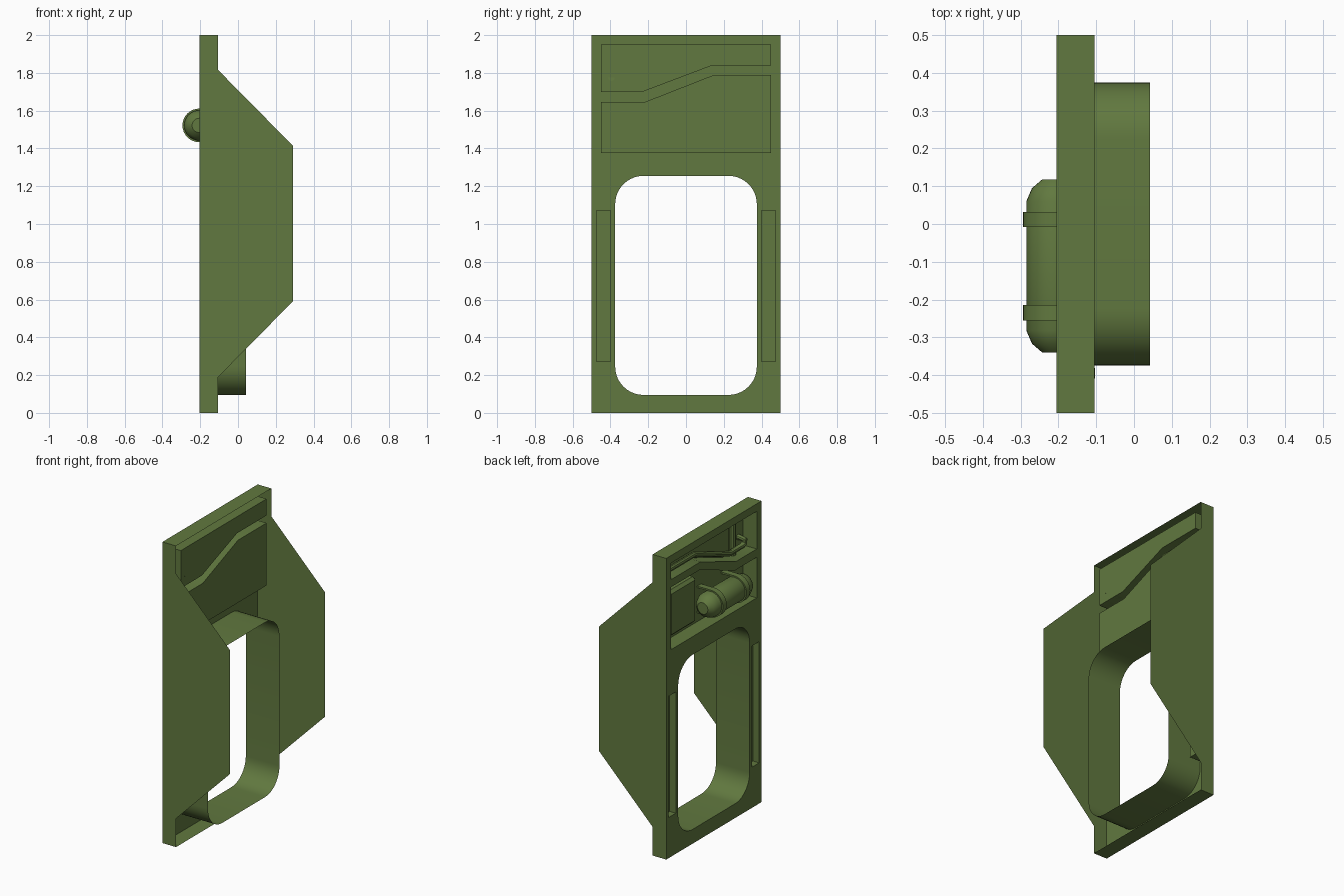
import bpy, bmesh, math
from mathutils import Vector

if "Cube" in bpy.data.objects:
    bpy.data.objects.remove(bpy.data.objects["Cube"])

FRONT, BACK = -0.205, -0.105   # front skin and back of the frame along x

mat = bpy.data.materials.new("olive_paint")
mat.diffuse_color = (0.12, 0.19, 0.05, 1)
mat.use_nodes = True
mat.node_tree.nodes["Principled BSDF"].inputs["Base Color"].default_value = mat.diffuse_color


def finish(name, bm, face_front=False):
    bmesh.ops.recalc_face_normals(bm, faces=bm.faces)
    if face_front:
        bm.faces.ensure_lookup_table()
        if bm.faces[0].normal.x > 0:
            bmesh.ops.reverse_faces(bm, faces=bm.faces)
    me = bpy.data.meshes.new(name)
    bm.to_mesh(me)
    bm.free()
    ob = bpy.data.objects.new(name, me)
    bpy.context.collection.objects.link(ob)
    smooth(ob)


def smooth(ob):
    if not ob.data.materials:
        ob.data.materials.append(mat)
    bpy.ops.object.select_all(action='DESELECT')
    ob.select_set(True)
    bpy.context.view_layer.objects.active = ob
    if ob.type == 'CURVE':
        bpy.ops.object.convert(target='MESH')
    bpy.ops.object.shade_smooth_by_angle(angle=math.radians(35))


def ring(bm, pts, x):
    return [bm.verts.new((x, y, z)) for y, z in pts]


def bridge(bm, a, b):
    n = len(a)
    for i in range(n):
        j = (i + 1) % n
        bm.faces.new((a[i], a[j], b[j], b[i]))


def rounded_rect(y, z0, z1, r, seg=10):
    pts = []
    for k, (cy, cz) in enumerate([(y - r, z1 - r), (r - y, z1 - r),
                                  (r - y, z0 + r), (y - r, z0 + r)]):
        for i in range(seg + 1):
            a = math.pi / 2 * (k + i / seg)
            pts.append((cy + r * math.cos(a), cz + r * math.sin(a)))
    return pts


def box(name, lo, hi, bevel=0.0):
    bm = bmesh.new()
    bmesh.ops.create_cube(bm, size=1)
    for v in bm.verts:
        v.co = Vector([(l + h) / 2 + c * (h - l) for l, h, c in zip(lo, hi, v.co)])
    if bevel:
        bmesh.ops.bevel(bm, geom=bm.edges[:], offset=bevel, segments=1, affect='EDGES')
    finish(name, bm)


def pipe(name, pts, radius):
    cu = bpy.data.curves.new(name, 'CURVE')
    cu.dimensions = '3D'
    cu.bevel_depth, cu.bevel_resolution, cu.use_fill_caps = radius, 3, True
    sp = cu.splines.new('POLY')
    sp.points.add(len(pts) - 1)
    for p, co in zip(sp.points, pts):
        p.co = (*co, 1)
    ob = bpy.data.objects.new(name, cu)
    bpy.context.collection.objects.link(ob)
    smooth(ob)


# Wall shell: front skin with openings, pockets, doorway sleeve and flanges
outer = [(-0.5, 0), (0.5, 0), (0.5, 2), (-0.5, 2)]
doorway = rounded_rect(0.375, 0.095, 1.255, 0.15)
pockets = [
    [(-0.45, 1.95), (-0.45, 1.70), (-0.23, 1.70), (0.14, 1.84), (0.45, 1.84), (0.45, 1.95)],
    [(-0.45, 1.375), (0.45, 1.375), (0.45, 1.79), (0.15, 1.79), (-0.22, 1.645), (-0.45, 1.645)],
]
for s in (-1, 1):
    pockets.append([(s * 0.4, 0.27), (s * 0.475, 0.27), (s * 0.475, 1.075), (s * 0.4, 1.075)])

bm = bmesh.new()
loops = [ring(bm, p, FRONT) for p in [outer, doorway] + pockets]
edges = [bm.edges.new((l[i], l[(i + 1) % len(l)])) for l in loops for i in range(len(l))]
bmesh.ops.triangle_fill(bm, edges=edges, use_beauty=True, normal=(-1, 0, 0))
bridge(bm, loops[1], ring(bm, doorway, 0.042))
for loop, pts in zip(loops[2:], pockets):
    back = ring(bm, pts, BACK)
    bridge(bm, loop, back)
    bm.faces.new(back)
rim = ring(bm, outer, BACK)
for i, j in ((0, 1), (2, 3)):
    bm.faces.new((loops[0][i], loops[0][j], rim[j], rim[i]))
for lo, hi in ((0, 3), (1, 2)):   # side wings
    y = outer[lo][0]
    wing = [bm.verts.new((x, y, z)) for x, z in
            [(BACK, 0.19), (0.29, 0.59), (0.29, 1.415), (BACK, 1.815)]]
    bm.faces.new([loops[0][lo], rim[lo]] + wing + [rim[hi], loops[0][hi]])
finish("wall_shell", bm, True)

# Strips recessed in the side slots
for s, side in ((-1, "left"), (1, "right")):
    y0, y1 = sorted((s * 0.402, s * 0.473))
    box("slot_strip_" + side, (-0.162, y0, 0.272), (BACK - 0.002, y1, 1.073))

# Gas tank: lathed about the y direction
TZ, N = 1.522, 32
profile = [(0.118, 0.038), (0.095, 0.065), (0.06, 0.08),
           (-0.282, 0.08), (-0.317, 0.065), (-0.34, 0.038)]
bm = bmesh.new()
rows = [[bm.verts.new((FRONT + r * math.cos(2 * math.pi * i / N), y,
                       TZ + r * math.sin(2 * math.pi * i / N))) for i in range(N)]
        for y, r in profile]
for a, b in zip(rows, rows[1:]):
    bridge(bm, a, b)
bm.faces.new(rows[0])
bm.faces.new(rows[-1])
finish("tank", bm)

# Tank straps: U-shaped bands running to the pocket back
for k, yc in enumerate((0.012, -0.235)):
    bm = bmesh.new()
    arc = [math.pi / 2 + math.pi * i / 16 for i in range(17)]
    sections = [(BACK, 1, 0)] + [(FRONT, math.sin(a), math.cos(a)) for a in arc] + [(BACK, -1, 0)]
    bands = [[bm.verts.new((x + r * c, yc + dy, TZ + r * s))
              for r, dy in ((0.089, -0.02), (0.089, 0.02), (0.078, 0.02), (0.078, -0.02))]
             for x, s, c in sections]
    for a, b in zip(bands, bands[1:]):
        bridge(bm, a, b)
    bm.faces.new(bands[0])
    bm.faces.new(bands[-1])
    finish("tank_strap_%d" % (k + 1), bm)

# Control box beside the tank
box("control_box", (-0.175, 0.135, 1.43), (BACK, 0.42, 1.735), 0.018)

# Pipes in the upper pocket
PX = -0.155
pipe("sloped_pipe", [(PX, 0.45, 1.875), (PX, 0.14, 1.875), (PX, -0.23, 1.74),
                     (PX, -0.37, 1.74), (PX, -0.39, 1.75), (PX, -0.395, 1.77),
                     (BACK, -0.395, 1.775)], 0.018)
pipe("upright_pipe", [(-0.13, -0.3, 1.70), (-0.13, -0.3, 1.95)], 0.022)
